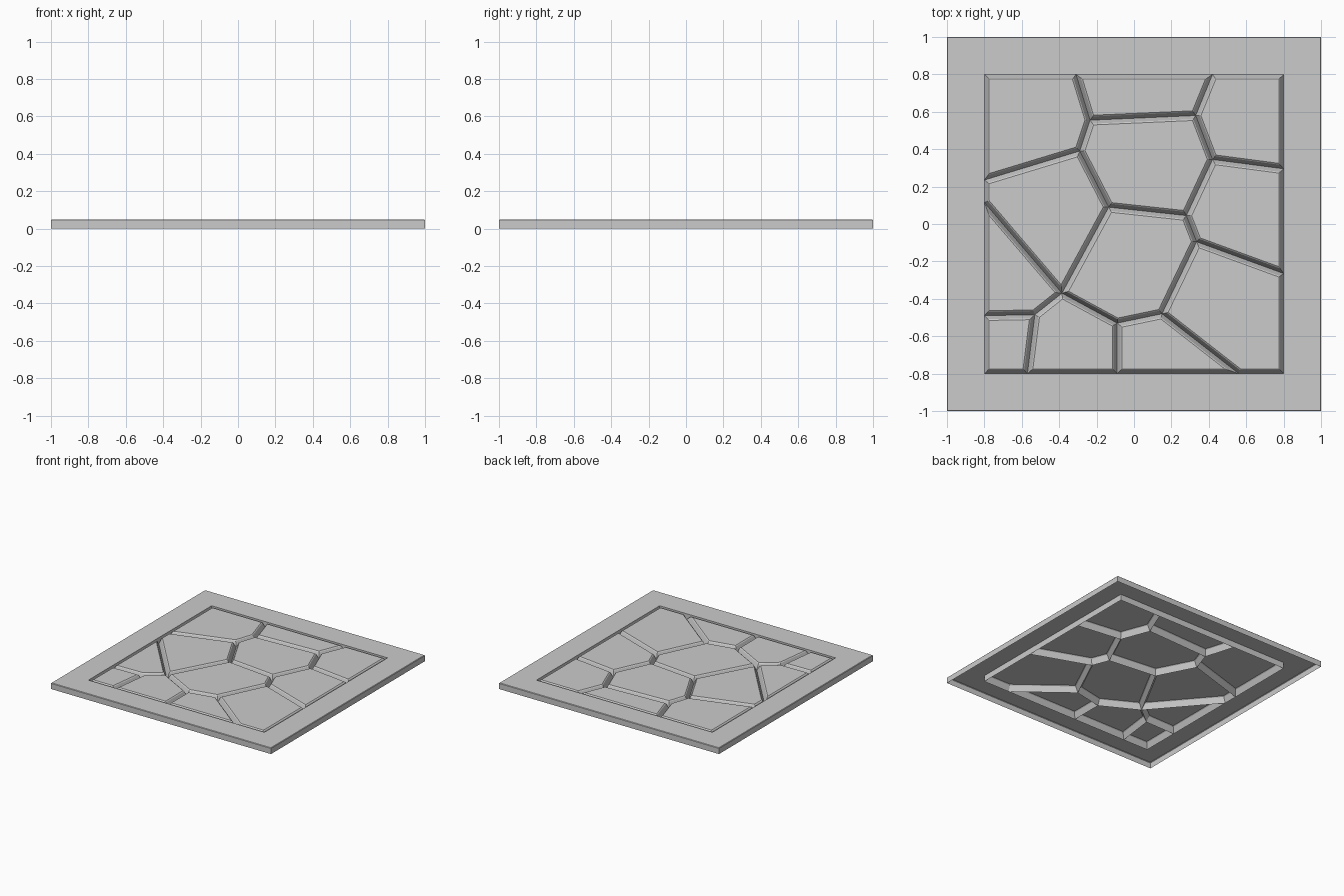
import bpy
import bmesh

cube = bpy.data.objects.get("Cube")
if cube:
    bpy.data.objects.remove(cube, do_unlink=True)

stone = bpy.data.materials.new("stone_grey")
stone.use_nodes = True
stone.diffuse_color = (0.6, 0.6, 0.6, 1)
stone.node_tree.nodes["Principled BSDF"].inputs["Base Color"].default_value = (0.6, 0.6, 0.6, 1)

TOP = 0.05
INNER = 0.8
WALL, CHAMFER = 0.044, 0.006


def make_object(name, bm):
    mesh = bpy.data.meshes.new(name)
    bm.to_mesh(mesh)
    bm.free()
    mesh.materials.append(stone)
    obj = bpy.data.objects.new(name, mesh)
    bpy.context.collection.objects.link(obj)
    return obj


# Square border: a hollow shell, open underneath, lofted through nested squares
bm = bmesh.new()
rings = []
for half, z in [(1, 0), (1, 0.046), (0.996, TOP), (INNER, TOP), (INNER, 0)]:
    corners = [(-1, -1), (1, -1), (1, 1), (-1, 1)]
    rings.append([bm.verts.new((x * half, y * half, z)) for x, y in corners])
for low, high in zip(rings, rings[1:]):
    for i in range(4):
        j = (i + 1) % 4
        bm.faces.new((low[i], low[j], high[j], high[i]))
make_object("border_frame", bm)

# Junctions of the grooves between the paving stones
points = {
    "a": (-0.31, INNER), "b": (-0.235, 0.555), "c": (0.33, 0.58), "d": (0.42, INNER),
    "e": (-0.29, 0.39), "f": (-INNER, 0.235), "g": (0.42, 0.345), "h": (INNER, 0.295),
    "i": (-0.135, 0.09), "j": (0.28, 0.045), "k": (0.335, -0.095), "l": (INNER, -0.265),
    "m": (-0.385, -0.37), "n": (-INNER, 0.115), "o": (-0.53, -0.485), "p": (-INNER, -0.49),
    "q": (-0.57, -INNER), "r": (-0.09, -0.53), "s": (-0.09, -INNER), "t": (0.15, -0.48),
    "u": (0.56, -INNER),
    "W": (-INNER, INNER), "X": (INNER, INNER), "Y": (-INNER, -INNER), "Z": (INNER, -INNER),
}
# Each stone lists its corners counter-clockwise
stones = ["Wfeba", "abcd", "dcghX", "beijgc", "fnmie", "npom",
          "pYqo", "oqsrm", "mrtkji", "rsut", "tuZlk", "jklhg"]

# Stones raised from the groove lines with sloping sides and a chamfered rim
bm = bmesh.new()
verts = {key: bm.verts.new((x, y, 0)) for key, (x, y) in points.items()}
cells = [bm.faces.new([verts[key] for key in cell]) for cell in stones]
for face in cells:
    face.normal_update()
    if face.normal.z < 0:
        face.normal_flip()
for thickness, depth in [(0.019, WALL), (0.007, CHAMFER)]:
    bmesh.ops.inset_individual(bm, faces=cells, thickness=thickness, depth=0,
                               use_even_offset=True)
    for vert in {v for face in cells for v in face.verts}:
        vert.co.z += depth
bm.normal_update()
make_object("paving_stones", bm)
